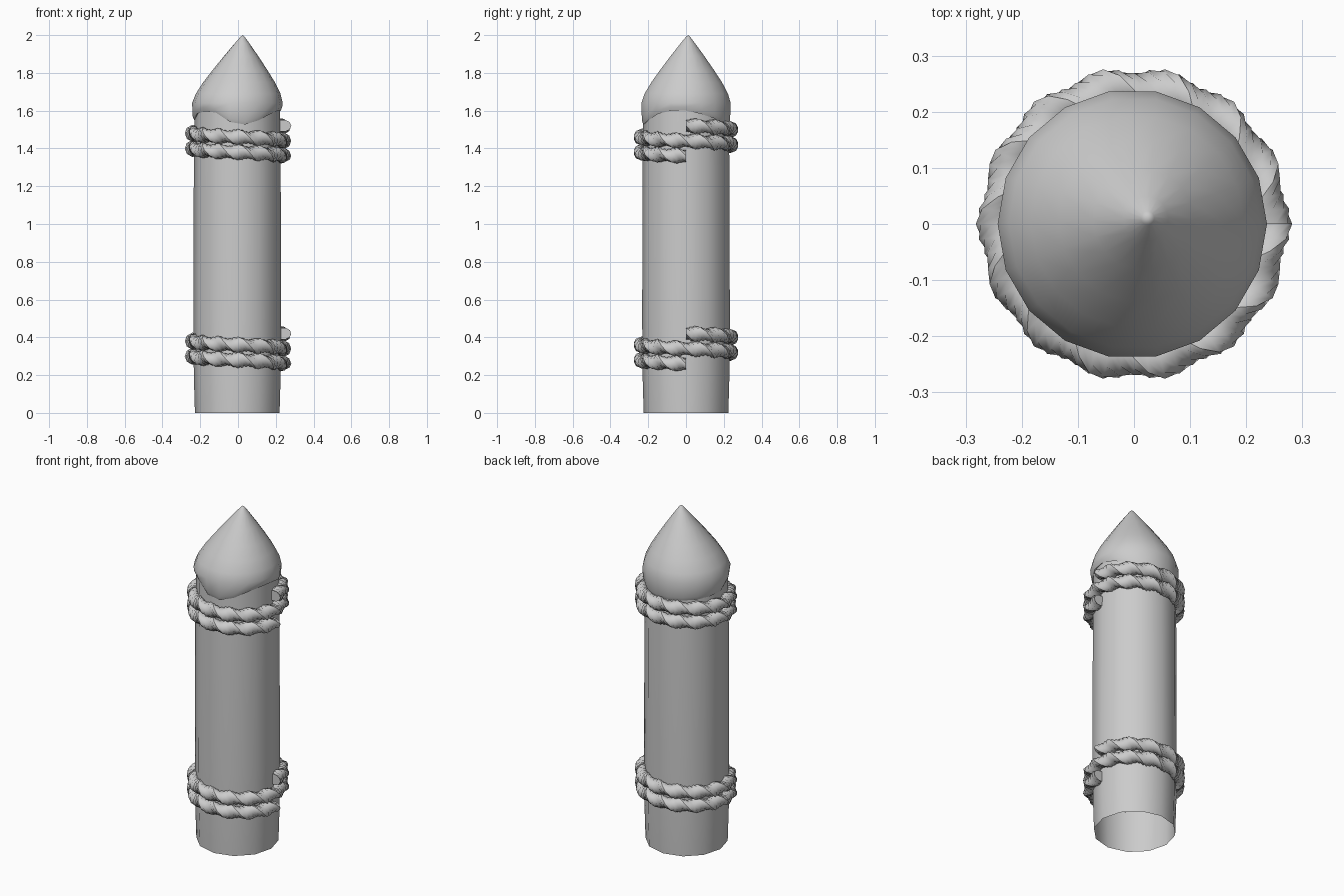
import bpy, bmesh, math

cube = bpy.data.objects.get("Cube")
if cube:
    bpy.data.objects.remove(cube, do_unlink=True)

grey = bpy.data.materials.new("plain_grey")
grey.use_nodes = True
colour = (0.6, 0.6, 0.6, 1)
grey.diffuse_color = colour
grey.node_tree.nodes["Principled BSDF"].inputs["Base Color"].default_value = colour


def loft(name, rings, cap_start=False, cap_end=False):
    """Skin a list of closed rings into a smooth object."""
    bm = bmesh.new()
    loops = [[bm.verts.new(p) for p in ring] for ring in rings]
    for a, b in zip(loops, loops[1:]):
        n = len(a)
        for i in range(n):
            j = (i + 1) % n
            bm.faces.new((a[i], a[j], b[j], b[i]))
    if cap_start:
        bm.faces.new(loops[0][::-1])
    if cap_end:
        bm.faces.new(loops[-1])
    bmesh.ops.remove_doubles(bm, verts=bm.verts, dist=0.0005)
    if cap_start or cap_end:
        bmesh.ops.recalc_face_normals(bm, faces=bm.faces)
    mesh = bpy.data.meshes.new(name)
    bm.to_mesh(mesh)
    bm.free()
    mesh.materials.append(grey)
    obj = bpy.data.objects.new(name, mesh)
    bpy.context.collection.objects.link(obj)
    bpy.ops.object.select_all(action="DESELECT")
    obj.select_set(True)
    bpy.context.view_layer.objects.active = obj
    bpy.ops.object.shade_smooth_by_angle(angle=math.radians(50))
    return obj


def circle(radius, z, sides, cx=0.0, cy=0.0):
    steps = [math.tau * i / sides for i in range(sides)]
    return [(cx + radius * math.cos(t), cy + radius * math.sin(t), z) for t in steps]


# Post: open tube, slightly narrower at the foot
post_profile = [(0.224, 0), (0.23, 0.2), (0.232, 0.5), (0.23, 1.3), (0.225, 1.62)]
loft("post", [circle(r, z, 12, -0.004) for r, z in post_profile])

# Pointed cap with an uneven drooping lower edge (heights every 30 degrees)
SIDES = 18
droop = [1.60, 1.575, 1.53, 1.53, 1.535, 1.54, 1.55, 1.60, 1.59, 1.515, 1.55, 1.60]


def edge_height(i):
    f = i * len(droop) / SIDES
    k = int(f)
    return droop[k] + (droop[(k + 1) % len(droop)] - droop[k]) * (f - k)


def lower_ring(radius, lift):
    ring = circle(radius, 0, SIDES, -0.003)
    return [(x, y, edge_height(i) + lift) for i, (x, y, _) in enumerate(ring)]


cap_profile = [(0.24, 1.64), (0.224, 1.69), (0.19, 1.75), (0.145, 1.815),
               (0.09, 1.89), (0.04, 1.955), (0.012, 1.99), (0.0, 2.0)]
rings = [lower_ring(0.21, 0.012), lower_ring(0.229, 0), lower_ring(0.237, 0.02)]
for r, z in cap_profile:
    lean = (z - 1.64) / 0.36
    rings.append(circle(r, z, SIDES, -0.003 + 0.028 * lean, 0.011 * lean))
loft("pointed_cap", rings)


# Rope: twisted oval section wound twice around the post
def rope(name, z0, turns=2, pitch=0.08, per_turn=64, twists=7, sides=10):
    rings = []
    for s in range(turns * per_turn + 1):
        turn = s / per_turn
        around = -math.tau * turn
        spin = math.tau * twists * turn
        ring = []
        for k in range(sides):
            t = math.tau * k / sides
            u, v = 0.043 * math.cos(t), 0.032 * math.sin(t)
            out = 0.239 + u * math.cos(spin) - v * math.sin(spin)
            up = u * math.sin(spin) + v * math.cos(spin)
            ring.append((out * math.cos(around), out * math.sin(around),
                         z0 + pitch * turn + up))
        rings.append(ring)
    return loft(name, rings, True, True)


rope("lower_rope", 0.26)
rope("upper_rope", 1.36)
